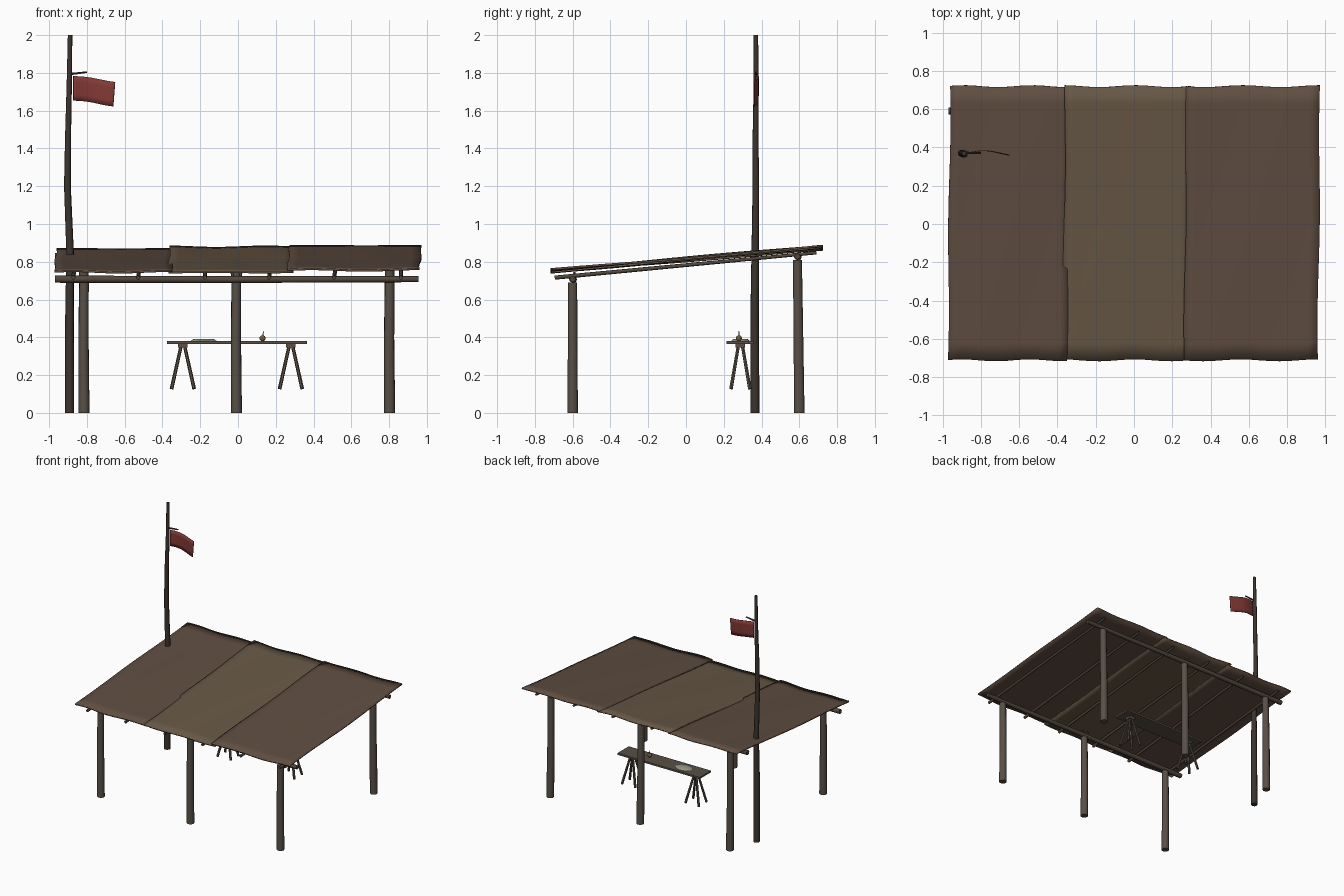
import bpy, bmesh, math, random
from mathutils import Vector, Matrix

if "Cube" in bpy.data.objects:
    bpy.data.objects.remove(bpy.data.objects["Cube"])

random.seed(4)


def material(name, r, g, b):
    m = bpy.data.materials.new(name)
    m.diffuse_color = (r, g, b, 1)
    m.use_nodes = True
    m.node_tree.nodes["Principled BSDF"].inputs["Base Color"].default_value = m.diffuse_color
    return m


WOOD = material("post_wood", 0.10, 0.08, 0.062)
BEAM = material("beam_wood", 0.085, 0.063, 0.045)
DARK = material("dark_wood", 0.045, 0.034, 0.027)
ROOF = material("roof_hide", 0.115, 0.075, 0.053)
ROOF_MID = material("roof_hide_light", 0.135, 0.096, 0.06)
RED = material("flag_red", 0.22, 0.04, 0.035)
PALE = material("pale_cloth", 0.30, 0.28, 0.22)
FRUIT = material("fruit", 0.16, 0.11, 0.05)


def finish(bm, name, mat, smooth=True):
    bmesh.ops.recalc_face_normals(bm, faces=bm.faces[:])
    me = bpy.data.meshes.new(name)
    bm.to_mesh(me)
    bm.free()
    ob = bpy.data.objects.new(name, me)
    bpy.context.collection.objects.link(ob)
    me.materials.append(mat)
    if smooth:
        bpy.ops.object.select_all(action='DESELECT')
        bpy.context.view_layer.objects.active = ob
        ob.select_set(True)
        bpy.ops.object.shade_smooth_by_angle(angle=math.radians(50))
    return ob


def pole(name, pts, radii, mat, sides=10):
    """Tapered round timber along a path."""
    bm = bmesh.new()
    pts = [Vector(p) for p in pts]
    q = (pts[-1] - pts[0]).to_track_quat('Z', 'Y')
    rings = []
    for p, r in zip(pts, radii):
        rings.append([bm.verts.new(p + q @ Vector((r * math.cos(a), r * math.sin(a), 0)))
                      for a in (2 * math.pi * i / sides for i in range(sides))])
    for lo, hi in zip(rings, rings[1:]):
        for i in range(sides):
            j = (i + 1) % sides
            bm.faces.new((lo[i], lo[j], hi[j], hi[i]))
    bm.faces.new(rings[0])
    bm.faces.new(rings[-1])
    return finish(bm, name, mat)


def sheet(name, nu, nv, func, thick, mat):
    """Thin sheet: func(u, v) gives a point, solidified by a modifier."""
    bm = bmesh.new()
    g = [[bm.verts.new(func(i / nu, j / nv)) for j in range(nv + 1)] for i in range(nu + 1)]
    for i in range(nu):
        for j in range(nv):
            bm.faces.new((g[i][j], g[i + 1][j], g[i + 1][j + 1], g[i][j + 1]))
    ob = finish(bm, name, mat)
    s = ob.modifiers.new("thickness", 'SOLIDIFY')
    s.thickness = thick
    s.offset = 0
    return ob


def box(name, center, size, mat):
    bm = bmesh.new()
    bmesh.ops.create_cube(bm, size=1, matrix=Matrix.Translation(center) @ Matrix.Diagonal((*size, 1)))
    return finish(bm, name, mat, False)


# Posts: front row lower, back row higher; middle ones end in a fork
for row, y0, y1, top in (("front", -0.60, -0.60, 0.69), ("back", 0.60, 0.59, 0.81)):
    for side, x in (("left", -0.815), ("middle", -0.008), ("right", 0.803)):
        pole(f"{row}_{side}_post", [(x, y0, 0), (x - 0.003, (y0 + y1) / 2, top / 2), (x, y1, top)],
             [0.029, 0.027, 0.025], WOOD)
    for s in (-1, 1):
        pole(f"{row}_fork_prong", [(-0.008 + s * 0.006, y1, top - 0.02), (-0.008 + s * 0.025, y1 + 0.01, top + 0.055)],
             [0.011, 0.007], WOOD, 6)
    # Long beam over each row
    z = top + 0.018
    pole(f"{row}_beam", [(-0.97, y1, z), (0, y1 + 0.005, z - 0.002), (0.955, y1, z)],
         [0.019, 0.018, 0.016], BEAM, 8)

# Rafters
for i in range(6):
    x = -0.865 + i * 0.346
    d = random.uniform(-0.012, 0.012)
    pole("rafter", [(x + d, -0.695, 0.716), (x - d, 0.69, 0.848)], [0.011, 0.009], BEAM, 8)


# Three overlapping roof sheets
def roof(name, x0, x1, zf, zb, ph, mat):
    def f(u, v):
        x = x0 + (x1 - x0) * u + 0.012 * (v - 0.5) + 0.004 * math.sin(9 * v + ph)
        y = -0.712 + 1.432 * v + 0.005 * math.sin(11 * u + ph) * (1 if v in (0, 1) else 0.4)
        z = zf + (zb - zf) * v + 0.004 * math.sin(8 * u + ph) * math.cos(5 * v + ph)
        return Vector((x, y, z))
    sheet(name, 14, 16, f, 0.011, mat)


roof("left_roof_sheet", -0.967, -0.345, 0.747, 0.866, 0.3, ROOF)
roof("middle_roof_sheet", -0.365, 0.295, 0.745, 0.877, 1.7, ROOF_MID)
roof("right_roof_sheet", 0.268, 0.967, 0.757, 0.883, 3.2, ROOF)

# Flag pole with short arm and rippling flag
pole("flag_pole", [(-0.892, 0.365, 0), (-0.892, 0.363, 0.5), (-0.889, 0.366, 0.85), (-0.903, 0.37, 1.2),
                   (-0.9, 0.368, 1.45), (-0.893, 0.372, 1.75), (-0.889, 0.37, 2.0)],
     [0.025, 0.023, 0.02, 0.018, 0.016, 0.014, 0.012], DARK)
pole("flag_arm", [(-0.895, 0.372, 1.793), (-0.80, 0.37, 1.804)], [0.007, 0.005], DARK, 6)
sheet("flag", 14, 4, lambda u, v: Vector((-0.872 + 0.222 * u - 0.01 * u * (1 - v),
      0.37 + 0.013 * math.sin(math.pi * 1.25 * u), 1.653 + 0.13 * v - 0.027 * u + 0.004 * math.sin(5 * u))), 0.004, RED)

# Bench plank on two trestles
box("bench_plank", (-0.005, 0.288, 0.373), (0.74, 0.145, 0.014), WOOD)
for tx in (-0.292, 0.28):
    box("trestle_cap", (tx, 0.288, 0.356), (0.05, 0.05, 0.02), WOOD)
    for sx in (-1, 1):
        for sy in (-1, 1):
            pole("trestle_leg", [(tx + sx * 0.06, 0.288 + sy * 0.05, 0.127), (tx + sx * 0.008, 0.288 + sy * 0.01, 0.36)],
                 [0.010, 0.009], WOOD, 6)

# Folded cloth and a small fruit with its stem on the bench
bm = bmesh.new()
bmesh.ops.create_cone(bm, cap_ends=True, segments=16, radius1=1, radius2=0.75, depth=1,
                      matrix=Matrix.Translation((-0.182, 0.288, 0.386)) @ Matrix.Diagonal((0.07, 0.05, 0.012, 1)))
finish(bm, "folded_cloth", PALE)
bm = bmesh.new()
bmesh.ops.create_uvsphere(bm, u_segments=12, v_segments=8, radius=0.016, matrix=Matrix.Translation((0.13, 0.28, 0.395)))
finish(bm, "fruit", FRUIT)
pole("fruit_stem", [(0.13, 0.28, 0.405), (0.136, 0.28, 0.432)], [0.003, 0.002], DARK, 6)
